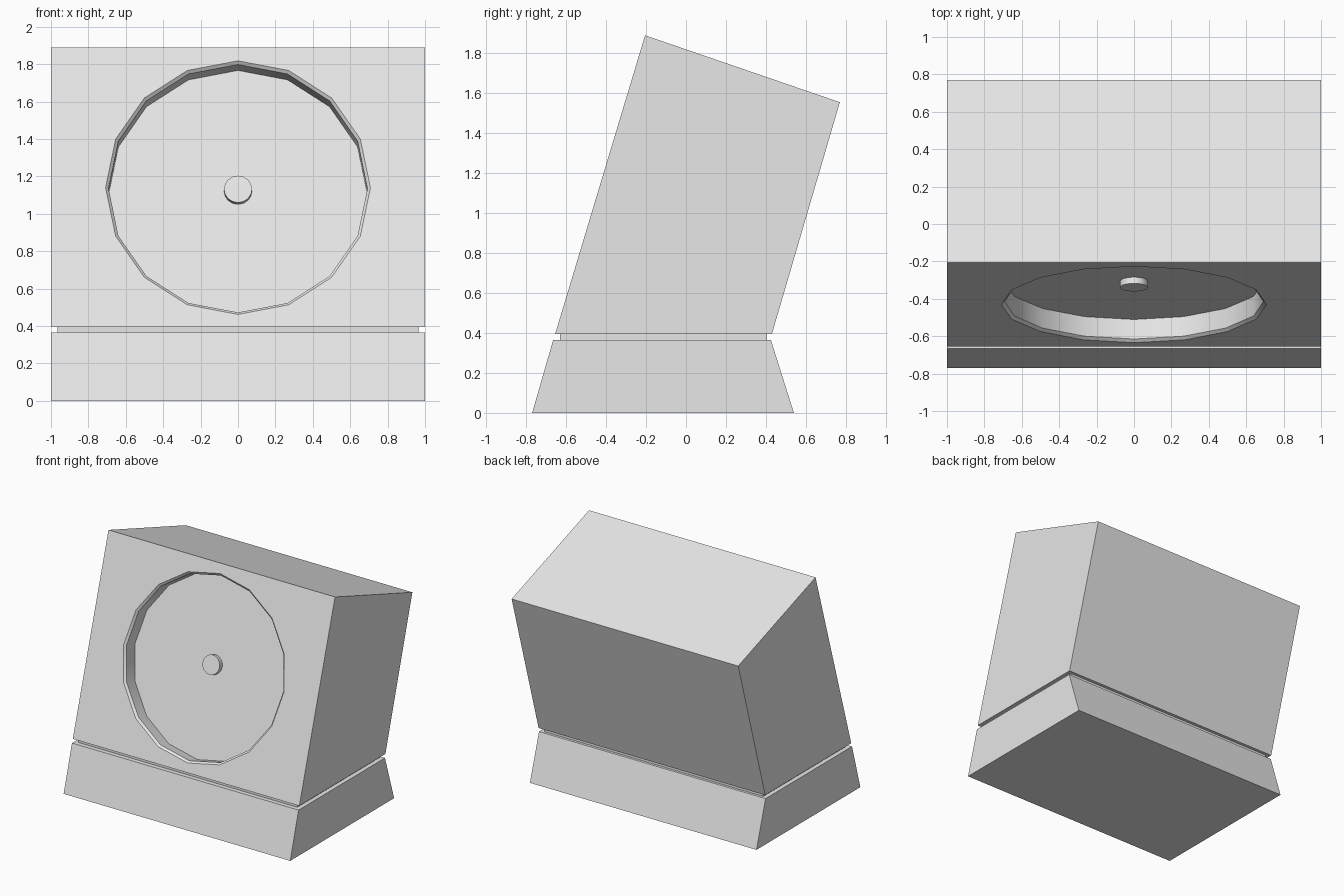
import bpy, bmesh, math
from mathutils import Vector, Matrix

if "Cube" in bpy.data.objects:
    bpy.data.objects.remove(bpy.data.objects["Cube"], do_unlink=True)

grey = bpy.data.materials.new("light_grey")
grey.use_nodes = True
grey.diffuse_color = (0.8, 0.8, 0.8, 1)
grey.node_tree.nodes["Principled BSDF"].inputs["Base Color"].default_value = (0.8, 0.8, 0.8, 1)


def finish(name, bm):
    bmesh.ops.recalc_face_normals(bm, faces=bm.faces)
    mesh = bpy.data.meshes.new(name)
    bm.to_mesh(mesh)
    bm.free()
    mesh.materials.append(grey)
    obj = bpy.data.objects.new(name, mesh)
    bpy.context.collection.objects.link(obj)
    return obj


def select_only(obj):
    bpy.ops.object.select_all(action='DESELECT')
    obj.select_set(True)
    bpy.context.view_layer.objects.active = obj


def prism(name, profile, half_width):
    """Extrude a side profile of (y, z) points across x."""
    bm = bmesh.new()
    face = bm.faces.new([bm.verts.new((-half_width, y, z)) for y, z in profile])
    new = bmesh.ops.extrude_face_region(bm, geom=[face])["geom"]
    verts = [v for v in new if isinstance(v, bmesh.types.BMVert)]
    bmesh.ops.translate(bm, verts=verts, vec=(2 * half_width, 0, 0))
    return finish(name, bm)


def lathe(name, rings, matrix, sides=16):
    """Closed stack of (radius, height) rings about the local z axis."""
    bm = bmesh.new()
    loops = []
    for r, h in rings:
        angles = [math.tau * i / sides for i in range(sides)]
        loops.append([bm.verts.new(matrix @ Vector((r * math.cos(a), r * math.sin(a), h)))
                      for a in angles])
    for low, high in zip(loops, loops[1:]):
        for i in range(sides):
            j = (i + 1) % sides
            bm.faces.new((low[i], low[j], high[j], high[i]))
    bm.faces.new(loops[0])
    bm.faces.new(loops[-1])
    return finish(name, bm)


# Base, recessed neck and leaning body
FRONT_LOW, FRONT_TOP = (-0.655, 0.395), (-0.205, 1.89)
base = prism("base", [(-0.77, 0), (0.54, 0), (0.425, 0.365), (-0.665, 0.365)], 1)
neck = prism("neck", [(-0.63, 0.365), (0.405, 0.365), (0.405, 0.395), (-0.63, 0.395)], 0.965)
body = prism("body", [FRONT_LOW, (0.43, 0.395), (0.77, 1.555), FRONT_TOP], 1)

# Frame on the sloping front: local y runs up the slope, local z points outward
side = Vector((1, 0, 0))
up = Vector((0, FRONT_TOP[0] - FRONT_LOW[0], FRONT_TOP[1] - FRONT_LOW[1])).normalized()
centre = Vector((0, *FRONT_LOW)) + up * 0.778
frame = Matrix.Translation(centre) @ Matrix((side, up, side.cross(up))).transposed().to_4x4()

# Round recess with a chamfered rim
DEPTH, RADIUS, CHAMFER = 0.125, 0.708, 0.016
inner = RADIUS - CHAMFER
cutter = lathe("recess_cutter", [(inner, -DEPTH), (inner, -CHAMFER),
                                 (RADIUS + CHAMFER, CHAMFER)], frame)
cutter.hide_render = True
cut = body.modifiers.new("recess", 'BOOLEAN')
cut.operation = 'DIFFERENCE'
cut.solver = 'EXACT'
cut.object = cutter
select_only(body)
bpy.ops.object.modifier_apply(modifier=cut.name)
bpy.data.objects.remove(cutter, do_unlink=True)

# Small knob on the recess floor
knob = lathe("knob", [(0.075, -DEPTH), (0.075, -0.09)],
             frame @ Matrix.Translation((0, 0.019, 0)))

for part in (body, knob):
    select_only(part)
    bpy.ops.object.shade_smooth_by_angle(angle=math.radians(30))
